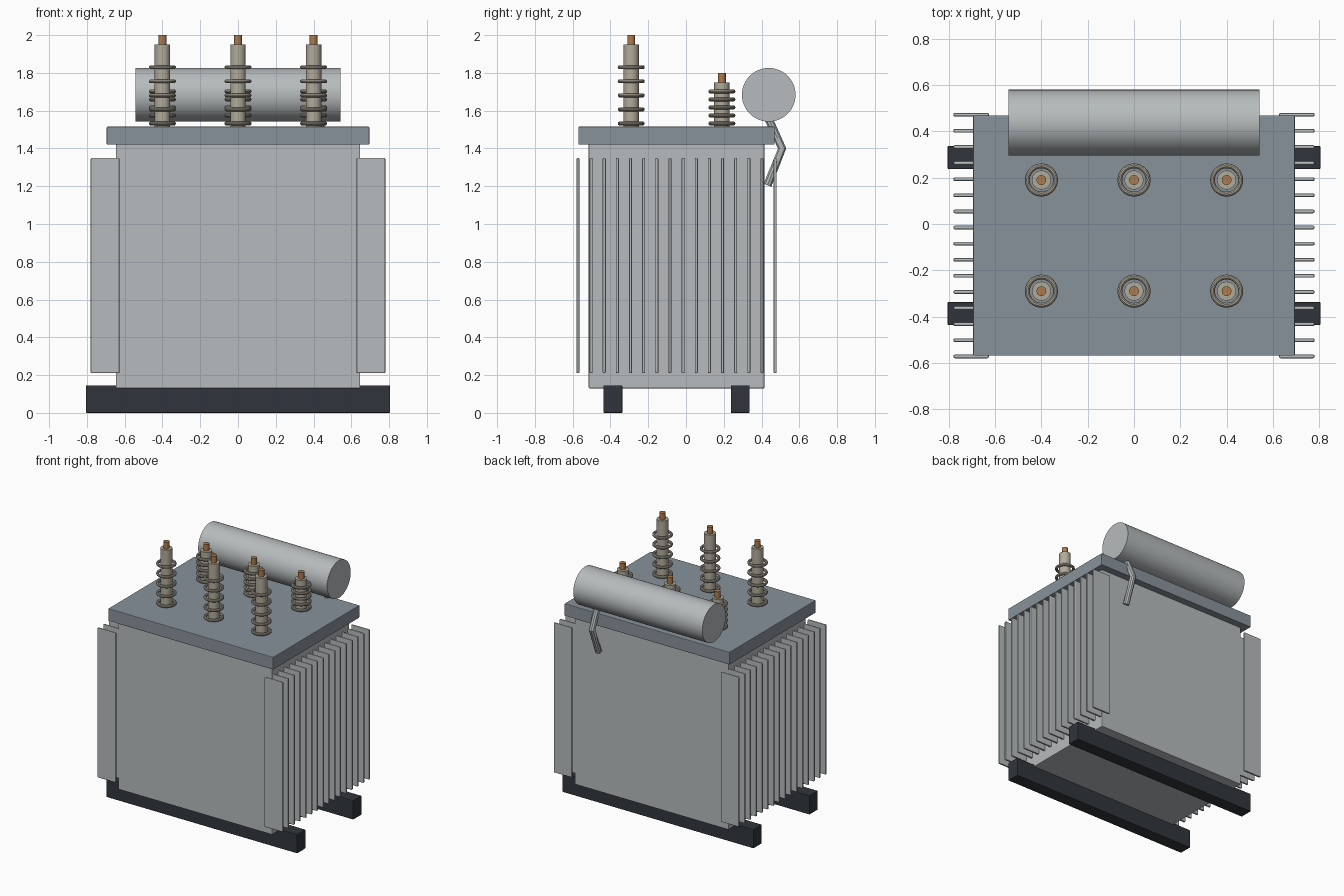
import bpy
from mathutils import Vector

if "Cube" in bpy.data.objects:
    bpy.data.objects.remove(bpy.data.objects["Cube"])

YC = -0.05  # tank centre line


def material(name, rgb):
    m = bpy.data.materials.new(name)
    m.diffuse_color = (*rgb, 1)
    m.use_nodes = True
    m.node_tree.nodes["Principled BSDF"].inputs["Base Color"].default_value = m.diffuse_color
    return m


LIGHT = material("light_grey", (0.47, 0.50, 0.51))
BLUE = material("lid_grey", (0.25, 0.29, 0.33))
DARK = material("dark_steel", (0.03, 0.036, 0.045))
CERAMIC = material("ceramic", (0.45, 0.41, 0.33))
COPPER = material("copper", (0.42, 0.20, 0.08))


def finish(name, mat, smooth=False):
    o = bpy.context.object
    o.name = name
    o.data.materials.append(mat)
    if smooth:
        bpy.ops.object.shade_smooth_by_angle()
    return o


def box(name, lo, hi, mat, bevel=0.004):
    lo, hi = Vector(lo), Vector(hi)
    bpy.ops.mesh.primitive_cube_add(size=1, location=(lo + hi) / 2)
    o = finish(name, mat)
    for v in o.data.vertices:
        v.co = v.co * (hi - lo)
    b = o.modifiers.new("edge", 'BEVEL')
    b.width = bevel
    b.segments = 2
    return o


def rod(name, x, y, z0, z1, r, mat):
    bpy.ops.mesh.primitive_cylinder_add(vertices=32, radius=r, depth=z1 - z0,
                                        location=(x, y, (z0 + z1) / 2))
    return finish(name, mat, True)


# tank and lid
box("tank", (-0.647, YC - 0.465, 0.13), (0.647, YC + 0.465, 1.425), LIGHT)
box("lid", (-0.695, YC - 0.519, 1.42), (0.695, YC + 0.519, 1.515), BLUE)

# base skids
for name, s in (("front_skid", -1), ("rear_skid", 1)):
    y = YC + s * 0.337
    box(name, (-0.805, y - 0.05, 0), (0.805, y + 0.05, 0.145), DARK)

# cooling fins on both sides
for name, s in (("left_fin", -1), ("right_fin", 1)):
    for i in range(16):
        y = YC - 0.522 + i * 1.044 / 15
        xs = sorted((s * 0.627, s * 0.78))
        box(name, (xs[0], y - 0.008, 0.21), (xs[1], y + 0.008, 1.35), LIGHT, 0.006)


# bushings: core, shed rings, copper terminal
def bushing(name, x, y, top, tip, last_ring):
    rod(name + "_core", x, y, 1.51, top, 0.041, CERAMIC)
    rod(name + "_terminal", x, y, top - 0.02, tip, 0.021, COPPER)
    for i in range(5):
        z = 1.532 + (last_ring - 1.532) * i / 4
        bpy.ops.mesh.primitive_torus_add(major_radius=0.061, minor_radius=0.0105,
                                         major_segments=32, minor_segments=10,
                                         location=(x, y, z))
        finish(name + "_shed", CERAMIC, True)


for x in (-0.4, 0, 0.4):
    bushing("tall_bushing", x, YC - 0.24, 1.95, 2.0, 1.83)
    bushing("short_bushing", x, YC + 0.24, 1.75, 1.80, 1.702)

# oil conservator drum
bpy.ops.mesh.primitive_cylinder_add(vertices=48, radius=0.142, depth=1.086,
                                    location=(0, 0.438, 1.684),
                                    rotation=(0, 1.570796, 0))
finish("conservator", LIGHT, True)

# bent connecting pipe
curve = bpy.data.curves.new("connecting_pipe", 'CURVE')
curve.dimensions = '3D'
curve.bevel_depth = 0.023
curve.bevel_resolution = 3
curve.use_fill_caps = True
path = [(0.435, 0.436, 1.56), (0.435, 0.509, 1.40), (0.435, 0.431, 1.205)]
spline = curve.splines.new('POLY')
spline.points.add(len(path) - 1)
for p, co in zip(spline.points, path):
    p.co = (*co, 1)
pipe = bpy.data.objects.new("connecting_pipe", curve)
bpy.context.collection.objects.link(pipe)
bpy.ops.object.select_all(action='DESELECT')
pipe.select_set(True)
bpy.context.view_layer.objects.active = pipe
bpy.ops.object.convert(target='MESH')
finish("connecting_pipe", LIGHT, True)
